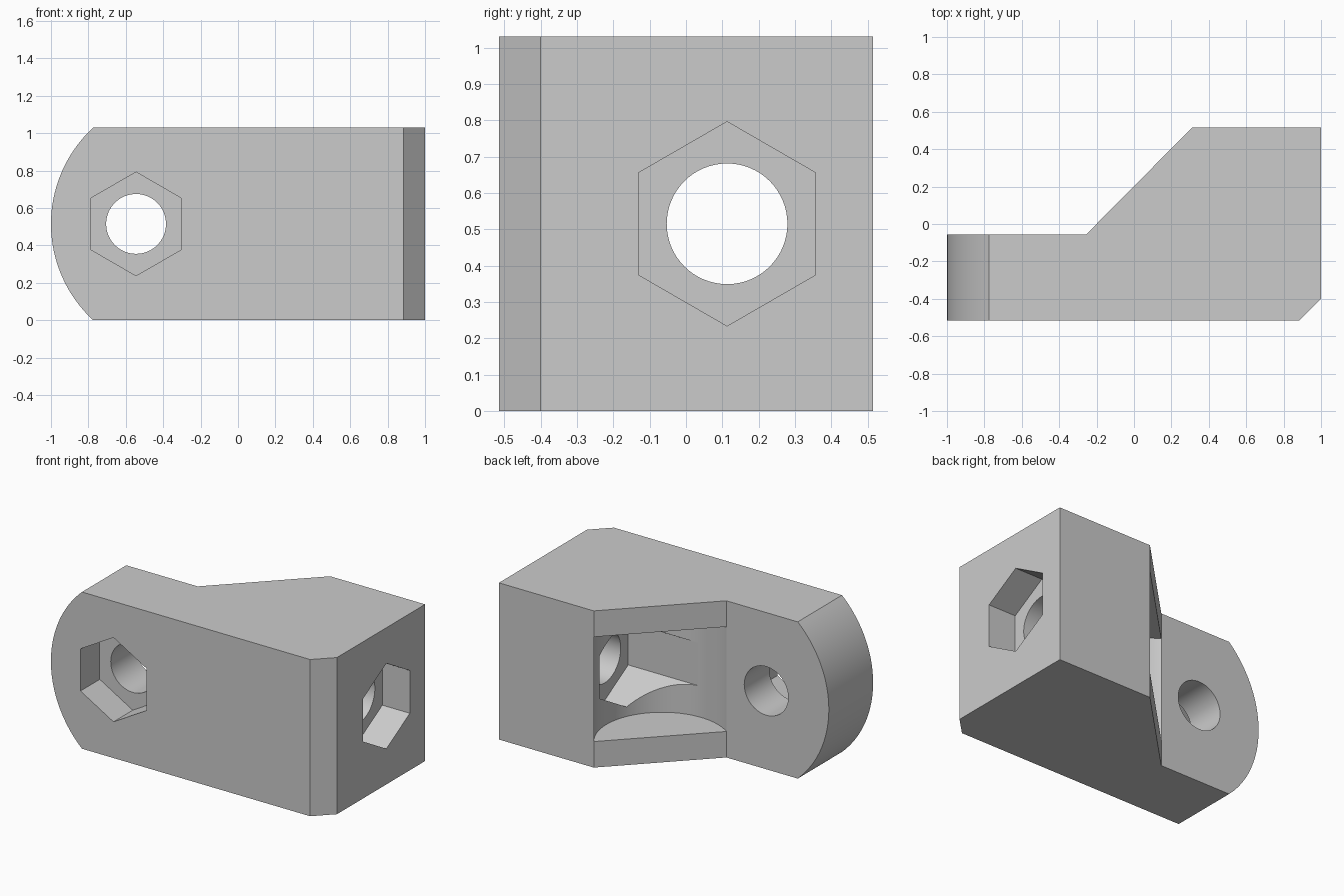
import bpy
import bmesh
from math import cos, sin, pi, asin
from mathutils import Vector, Matrix

if "Cube" in bpy.data.objects:
    bpy.data.objects.remove(bpy.data.objects["Cube"], do_unlink=True)

HEIGHT, DEPTH = 1.03, 0.515
MID = HEIGHT / 2

grey = bpy.data.materials.new("plain grey")
grey.use_nodes = True
GREY = (0.6, 0.6, 0.6, 1)
grey.diffuse_color = GREY
grey.node_tree.nodes["Principled BSDF"].inputs["Base Color"].default_value = GREY


def prism(name, points, start, end, axis="Z"):
    """Extrude a closed outline; the outline lies in xy, xz or yz."""
    place = {"Z": lambda a, b, t: (a, b, t),
             "Y": lambda a, b, t: (a, t, b),
             "X": lambda a, b, t: (t, a, b)}[axis]
    bm = bmesh.new()
    face = bm.faces.new([bm.verts.new(place(a, b, start)) for a, b in points])
    sweep = Vector(place(0, 0, end - start))
    new = bmesh.ops.extrude_face_region(bm, geom=[face])["geom"]
    bmesh.ops.translate(bm, vec=sweep,
                        verts=[v for v in new if isinstance(v, bmesh.types.BMVert)])
    bmesh.ops.recalc_face_normals(bm, faces=bm.faces)
    mesh = bpy.data.meshes.new(name)
    bm.to_mesh(mesh)
    bm.free()
    mesh.materials.append(grey)
    obj = bpy.data.objects.new(name, mesh)
    bpy.context.collection.objects.link(obj)
    return obj


def ring(a, b, radius, sides):
    """Regular outline with a corner pointing along the second axis."""
    return [(a + radius * sin(2 * pi * i / sides), b + radius * cos(2 * pi * i / sides))
            for i in range(sides)]


def combine(target, cutter, operation="DIFFERENCE"):
    mod = target.modifiers.new(cutter.name, "BOOLEAN")
    mod.operation, mod.object, mod.solver = operation, cutter, "EXACT"
    bpy.context.view_layer.objects.active = target
    bpy.ops.object.modifier_apply(modifier=mod.name)
    bpy.data.objects.remove(cutter, do_unlink=True)


# Bracket plan: thin tab, sloped shoulder, thick block with a chamfer
plan = [(-1.1, -DEPTH), (0.885, -DEPTH), (1, -0.4), (1, DEPTH),
        (0.31, DEPTH), (-0.255, -0.055), (-1.1, -0.055)]
bracket = prism("hinge_bracket", plan, -0.1, HEIGHT + 0.1)

# Side silhouette with the rounded tab end
R = 0.7
half = asin(MID / R)
arc = [(R - 1 - R * cos(t), MID + R * sin(t))
       for t in (half - 2 * half * i / 48 for i in range(49))]
combine(bracket, prism("silhouette", [(1.1, 0), (1.1, HEIGHT)] + arc, -1, 1, "Y"),
        "INTERSECT")

# Round clearance pocket in the sloped shoulder
combine(bracket, prism("shoulder_pocket", ring(-0.02, 0.276, 0.4065, 128),
                       0.171, HEIGHT - 0.171))

# Tab bolt hole with a hexagonal recess at the front
combine(bracket, prism("tab_hole", ring(-0.545, MID, 0.16, 64), -1, 1, "Y"))
combine(bracket, prism("tab_recess", ring(-0.545, MID, 0.277, 6), -1, 0.2 - DEPTH, "Y"))

# Block bolt hole with hexagonal recesses on both ends
combine(bracket, prism("block_hole", ring(0.113, MID, 0.166, 64), 0.1, 1.2, "X"))
for name, start, end in (("outer_recess", 0.8, 1.2), ("inner_recess", 0, 0.512)):
    combine(bracket, prism(name, ring(0.113, MID, 0.281, 6), start, end, "X"))

# Smooth curved walls, crisp corners
bpy.ops.object.select_all(action="DESELECT")
bracket.select_set(True)
bpy.context.view_layer.objects.active = bracket
bpy.ops.object.shade_smooth_by_angle(angle=pi / 9)
